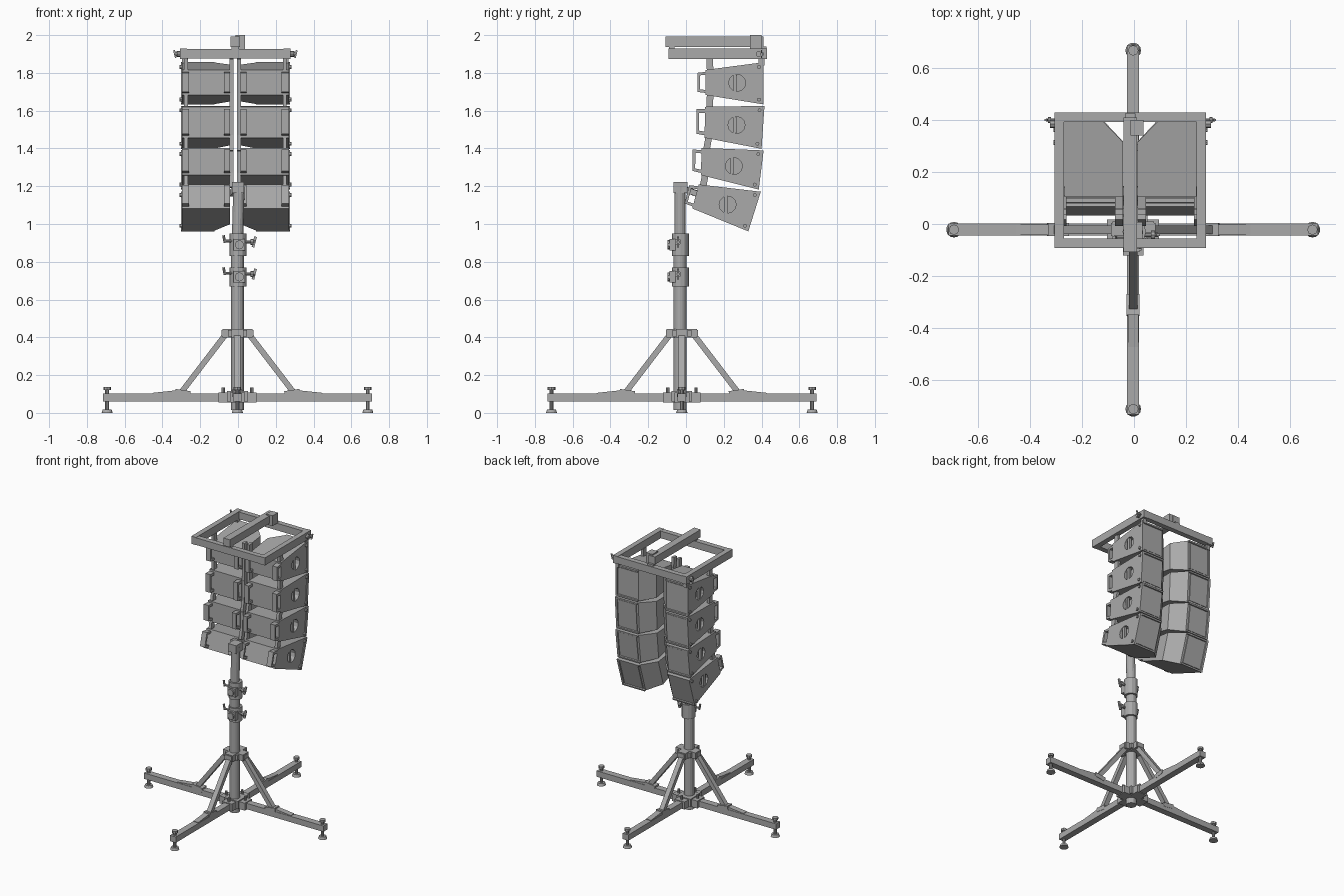
import bpy, bmesh, math
from mathutils import Vector, Matrix

cube = bpy.data.objects.get("Cube")
if cube:
    bpy.data.objects.remove(cube)

grey = bpy.data.materials.new("mid grey")
grey.use_nodes = True
TONE = (0.4, 0.4, 0.4, 1)
grey.diffuse_color = TONE
grey.node_tree.nodes["Principled BSDF"].inputs["Base Color"].default_value = TONE


def finish(name, bm):
    bmesh.ops.recalc_face_normals(bm, faces=bm.faces)
    me = bpy.data.meshes.new(name)
    bm.to_mesh(me)
    bm.free()
    me.materials.append(grey)
    ob = bpy.data.objects.new(name, me)
    bpy.context.collection.objects.link(ob)
    return ob


def add_box(bm, lo, hi):
    lo, hi = Vector(lo), Vector(hi)
    m = Matrix.Translation((lo + hi) / 2) @ Matrix.Diagonal((*(hi - lo), 1))
    bmesh.ops.create_cube(bm, size=1, matrix=m)


def add_rod(bm, a, b, r, sides=12, r2=None):
    a, b = Vector(a), Vector(b)
    turn = (b - a).to_track_quat('Z', 'Y').to_matrix().to_4x4()
    bmesh.ops.create_cone(bm, cap_ends=True, segments=sides, radius1=r,
                          radius2=r if r2 is None else r2, depth=(b - a).length,
                          matrix=Matrix.Translation((a + b) / 2) @ turn)


def add_beam(bm, a, b, w, h):
    a, b = Vector(a), Vector(b)
    turn = (b - a).to_track_quat('Z', 'Y').to_matrix().to_4x4()
    m = Matrix.Translation((a + b) / 2) @ turn @ Matrix.Diagonal((w, h, (b - a).length, 1))
    bmesh.ops.create_cube(bm, size=1, matrix=m)


def add_knob(bm, base, d, size):
    """Wing screw: shaft, hub and crossed wing."""
    base, d = Vector(base), Vector(d)
    add_rod(bm, base, base + d * size * 2, size * .3, 8)
    add_rod(bm, base + d * size, base + d * size * 1.6, size * .6, 8)
    add_beam(bm, base + d * size * 1.5 - Vector((0, 0, size)),
             base + d * size * 2 + Vector((0, 0, size)), size * .35, size * .5)


# ---------- stand ----------
PX, PY = -0.003, -0.022
pole = bmesh.new()
add_rod(pole, (PX, PY - .01, .015), (PX, PY - .01, .9), .034, 16)
add_rod(pole, (PX, PY - .01, .9), (PX + .008, PY - .01, 1.2), .03, 16)
add_box(pole, (PX - .028, PY - .045, 1.165), (PX + .036, PY + .03, 1.222))
finish("mast", pole)

for i, (z0, z1) in enumerate(((.67, .77), (.83, .95))):
    bm = bmesh.new()
    zc = (z0 + z1) / 2
    add_rod(bm, (PX + .004, PY - .008, z0), (PX + .004, PY - .008, z1), .045, 12)
    add_box(bm, (PX - .02, PY - .065, zc - .03), (PX + .04, PY, zc + .03))
    add_knob(bm, (PX + .04, PY - .02, zc + .015), (1, 0, 0), .028)
    add_rod(bm, (PX, PY - .03, zc + .02), (PX - .07, PY - .03, zc + .02), .007, 8)
    add_rod(bm, (PX - .066, PY - .03, zc + .01), (PX - .074, PY - .03, zc + .05), .007, 8)
    add_rod(bm, (PX + .01, PY - .05, zc), (PX + .01, PY - .075, zc), .024, 10)
    finish("clamp_collar_%d" % (i + 1), bm)

hub = bmesh.new()
for w, h in ((.1, .04), (.04, .1)):
    add_box(hub, (PX - w, PY - h, .055), (PX + w, PY + h, .108))
    add_box(hub, (PX - w * .8, PY - h * .8, .4), (PX + w * .8, PY + h * .8, .445))
add_box(hub, (PX - .055, PY - .055, .06), (PX + .055, PY + .055, .115))
add_box(hub, (PX - .05, PY - .05, .405), (PX + .05, PY + .05, .44))
finish("leg_hub_and_brace_collar", hub)

for name, ang in (("left", 0), ("back", 90), ("right", 180), ("front", 270)):
    bm = bmesh.new()
    add_box(bm, (.05, -.023, .06), (.712, .023, .102))
    # diagonal brace with its foot bracket
    add_beam(bm, (.055, 0, .425), (.3, 0, .105), .034, .03)
    add_box(bm, (.05, -.025, .405), (.085, .025, .44))
    add_beam(bm, (.25, 0, .1), (.33, 0, .112), .05, .03)
    add_beam(bm, (.3, 0, .112), (.45, 0, .096), .04, .02)
    # levelling foot
    add_rod(bm, (.69, 0, .01), (.69, 0, .13), .011, 10)
    add_rod(bm, (.69, 0, 0), (.69, 0, .018), .03, 14, .024)
    add_rod(bm, (.69, 0, .12), (.69, 0, .136), .02, 8)
    # hub pin
    add_rod(bm, (.075, .0, .1), (.075, 0, .135), .009, 8)
    bm.transform(Matrix.Translation((PX, PY, 0)) @ Matrix.Rotation(math.radians(ang), 4, 'Z'))
    finish(name + "_leg", bm)

# ---------- top frame ----------
CX = -0.014
frame = bmesh.new()
for s in (-1, 1):
    x0, x1 = sorted((CX + s * .255, CX + s * .292))
    add_box(frame, (x0, -.092, 1.873), (x1, .43, 1.928))
for y in (-.092, .393):
    add_box(frame, (CX - .29, y, 1.875), (CX + .29, y + .037, 1.926))
finish("top_frame", frame)

bm = bmesh.new()
add_box(bm, (CX - .027, -.108, 1.938), (CX + .025, .41, 1.992))
add_box(bm, (CX + .0, .34, 1.926), (CX + .05, .40, 2.0))
for y in (-.09, .395):
    add_box(bm, (CX - .02, y, 1.92), (CX + .02, y + .03, 1.94))
finish("centre_beam", bm)

bm = bmesh.new()
for s in (-1, 1):
    add_knob(bm, (CX + s * .285, .4, 1.9), (s, 0, 0), .02)
    add_rod(bm, (CX + s * .29, .385, 1.9), (CX + s * .31, .385, 1.9), .016, 8)
finish("frame_knobs", bm)

# ---------- loudspeaker cabinets ----------
# side outline of each box: front top, back top, back bottom, front bottom (y, z)
BOXES = [
    ((.06, 1.81), (.40, 1.855), (.40, 1.635), (.06, 1.69)),
    ((.055, 1.62), (.405, 1.625), (.39, 1.40), (.055, 1.465)),
    ((.035, 1.405), (.40, 1.39), (.375, 1.185), (.035, 1.27)),
    ((.02, 1.215), (.385, 1.172), (.32, .965), (-.01, 1.10)),
]


def place(q, x, t, s):
    """Point at depth t (front to back) and height s within a side outline."""
    ft, bt, bb, fb = (Vector((0, *p)) for p in q)
    p = fb.lerp(bb, t).lerp(ft.lerp(bt, t), s)
    return Vector((x, p.y, p.z))


def add_prism(bm, q, side, plan, s0=0, s1=1):
    rings = [[bm.verts.new(place(q, CX + side * x, t, s)) for x, t in plan] for s in (s0, s1)]
    bm.faces.new(rings[0])
    bm.faces.new(rings[1])
    for i in range(len(plan)):
        j = (i + 1) % len(plan)
        bm.faces.new((rings[0][i], rings[0][j], rings[1][j], rings[1][i]))


def add_cell(bm, q, side, x0, x1, t0, t1, s0, s1):
    add_prism(bm, q, side, ((x0, t0), (x1, t0), (x1, t1), (x0, t1)), s0, s1)


CAB = ((.028, .13), (.283, .13), (.283, 1), (.11, 1), (.028, .75))
for n, q in enumerate(BOXES, 1):
    for side, word in ((-1, "right"), (1, "left")):
        body = bmesh.new()
        add_prism(body, q, side, CAB)
        cab = finish("%s_cabinet_%d" % (word, n), body)
        # round hand recess cut in the outer side
        c = place(q, CX + side * .283, .62, .5)
        cut = bmesh.new()
        add_rod(cut, c - Vector((side * .035, 0, 0)), c + Vector((side * .03, 0, 0)), .045, 12)
        cutter = finish("recess_cutter", cut)
        cutter.hide_render = True
        mod = cab.modifiers.new("recess", 'BOOLEAN')
        mod.object, mod.operation, mod.solver = cutter, 'DIFFERENCE', 'EXACT'
        bpy.context.view_layer.objects.active = cab
        bpy.ops.object.modifier_apply(modifier=mod.name)
        bpy.data.objects.remove(cutter)

        trim = bmesh.new()
        # grip bar across the recess
        add_beam(trim, c + Vector((-side * .012, -.01, -.043)),
                 c + Vector((-side * .012, -.01, .043)), .018, .018)
        # slotted handle plates in front
        for x0, x1 in ((.245, .283), (.028, .06)):
            add_cell(trim, q, side, x0, x1, 0, .04, .08, .92)
            for s0, s1 in ((.08, .2), (.8, .92)):
                add_cell(trim, q, side, x0, x1, .04, .14, s0, s1)
        # grille panel and its raised edges
        add_cell(trim, q, side, .125, .27, .99, 1.015, .07, .93)
        for s0, s1 in ((0, .05), (.95, 1)):
            add_cell(trim, q, side, .11, .285, .98, 1.03, s0, s1)
        add_cell(trim, q, side, .273, .288, .97, 1.03, 0, 1)
        # corner bolts
        for s in (.1, .9):
            p = place(q, CX + side * .28, .96, s)
            add_rod(trim, p, p + Vector((side * .016, 0, 0)), .01, 8)
        finish("%s_cabinet_trim_%d" % (word, n), trim)

# ---------- rigging bars ----------
rig = bmesh.new()
for side in (-1, 1):
    for x in (.02, .262):
        pts = [Vector((CX + side * x, .125, 1.875))]
        pts += [place(q, CX + side * x, .2, s) for q in BOXES for s in (.9, .1)][:-1]
        for a, b in zip(pts, pts[1:]):
            add_beam(rig, a, b, .02, .035)
    add_box(rig, (CX + side * .27 - .012, .385, 1.84), (CX + side * .27 + .012, .415, 1.88))
    add_beam(rig, (CX + side * .02, .06, 1.16), (PX, PY, 1.19), .03, .03)
finish("rigging_bars", rig)
